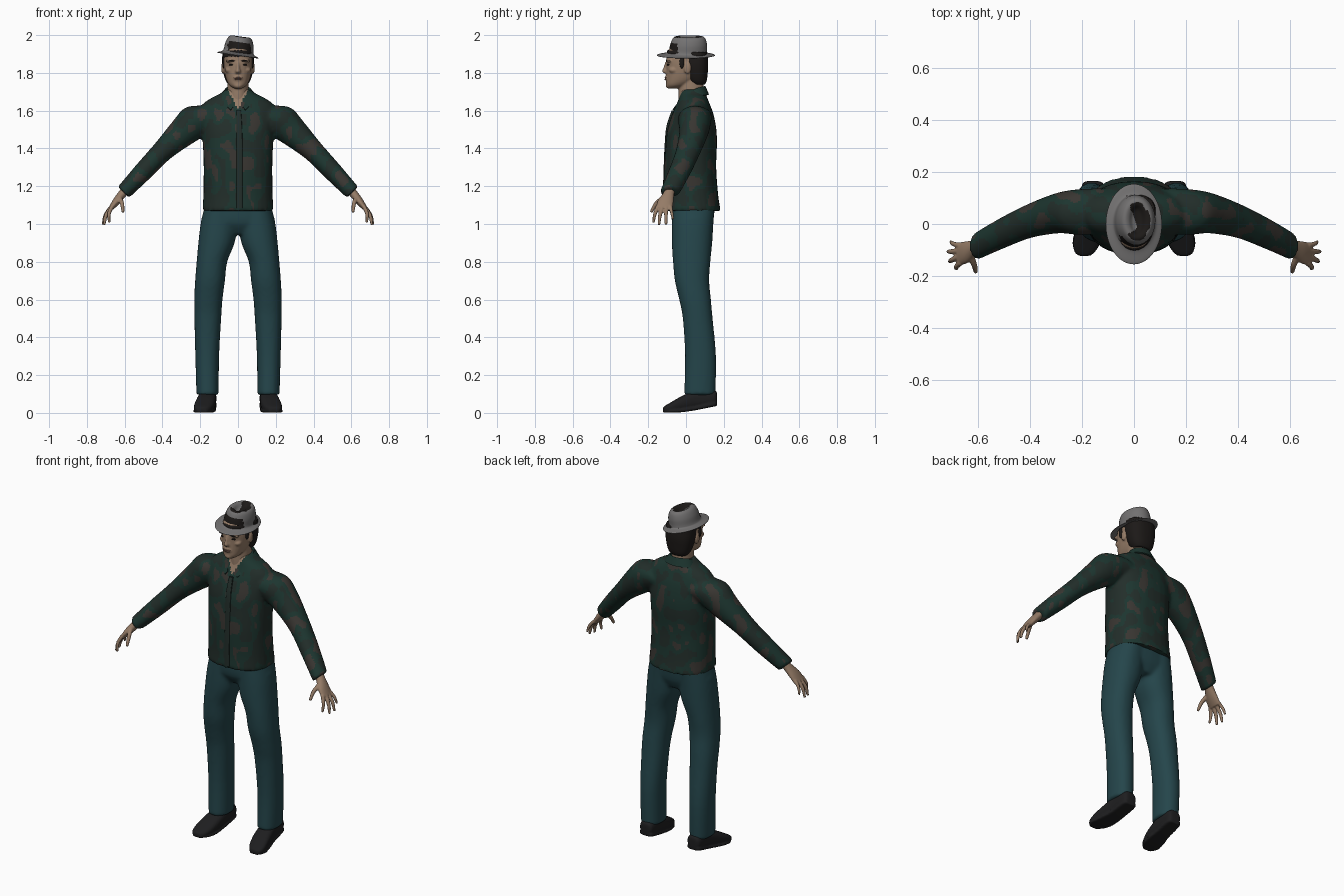
import bpy, bmesh, math
from mathutils import Vector, Matrix, noise

X, Y, Z = Vector((1, 0, 0)), Vector((0, 1, 0)), Vector((0, 0, 1))


def mat(name, rgb):
    m = bpy.data.materials.new(name)
    m.diffuse_color = (*rgb, 1)
    return m


SKIN = mat("skin", (.30, .20, .135))
HAIR = mat("hair", (.012, .010, .009))
LIP = mat("lips", (.20, .11, .085))
GREEN = mat("shirt_green", (.012, .036, .029))
DARK = mat("shirt_dark", (.016, .027, .023))
BROWN = mat("shirt_brown", (.040, .036, .031))
DENIM = mat("denim", (.018, .060, .070))
LEATHER = mat("leather", (.013, .013, .014))
FELT = mat("felt", (.17, .165, .165))


def spline(keys, steps):
    """Catmull-Rom through tuples of equal length."""
    out = []
    for i in range(len(keys) - 1):
        p = [keys[max(0, min(len(keys) - 1, i + k))] for k in (-1, 0, 1, 2)]
        for s in range(steps):
            t = s / steps
            out.append([.5 * (2 * b + (c - a) * t + (2 * a - 5 * b + 4 * c - d) * t * t
                              + (3 * b - a - 3 * c + d) * t ** 3) for a, b, c, d in zip(*p)])
    return out + [list(keys[-1])]


def loft(bm, keys, u=X, v=Y, p=2.0, n=28, side=1, steps=4):
    """Skin rounded sections (x, y, z, radius_u, radius_v); side=-1 mirrors in x."""
    rings = []
    for x, y, z, ru, rv in spline(keys, steps):
        ring = []
        for k in range(n):
            a = math.tau * k / n
            c, s = math.cos(a), math.sin(a)
            q = Vector((x, y, z)) + u * ru * math.copysign(abs(c) ** (2 / p), c) \
                + v * rv * math.copysign(abs(s) ** (2 / p), s)
            ring.append(bm.verts.new((q.x * side, q.y, q.z)))
        rings.append(ring)
    for r0, r1 in zip(rings, rings[1:]):
        for k in range(n):
            bm.faces.new((r0[k], r0[(k + 1) % n], r1[(k + 1) % n], r1[k]))
    bm.faces.new(rings[0])
    bm.faces.new(rings[-1])


def ball(bm, pos, size, side=1):
    m = Matrix.Translation((pos[0] * side, pos[1], pos[2])) @ Matrix.Diagonal((*size, 1))
    bmesh.ops.create_uvsphere(bm, u_segments=20, v_segments=12, radius=1, matrix=m)


def finish(bm, name, mats, voxel=0, smooth=0, paint=None, solid=0):
    """Make the object; voxel fuses overlapping volumes; paint picks a material per face."""
    bmesh.ops.recalc_face_normals(bm, faces=bm.faces)
    me = bpy.data.meshes.new(name)
    bm.to_mesh(me)
    bm.free()
    ob = bpy.data.objects.new(name, me)
    bpy.context.collection.objects.link(ob)
    if solid:
        ob.modifiers.new("solid", "SOLIDIFY").thickness = solid
    if voxel:
        r = ob.modifiers.new("fuse", "REMESH")
        r.mode, r.voxel_size = "VOXEL", voxel
    if smooth:
        s = ob.modifiers.new("relax", "SMOOTH")
        s.iterations, s.factor = smooth, .5
    bpy.ops.object.select_all(action="DESELECT")
    ob.select_set(True)
    bpy.context.view_layer.objects.active = ob
    bpy.ops.object.convert(target="MESH")
    for m in mats:
        ob.data.materials.append(m)
    if paint:
        for f in ob.data.polygons:
            f.material_index = paint(f.center)
    bpy.ops.object.shade_smooth_by_angle(angle=math.radians(50))
    return ob


# shirt: torso and both sleeves fused, painted with mottled cloth and an open neck
def shirt_paint(c):
    if c.y < .02 and c.z > 1.61 and abs(c.x) < (c.z - 1.605) * .5:
        return 3
    v = noise.noise(Vector((c.x * 16, c.y * 16, c.z * 11)))
    return 2 if v > .27 else 1 if v < -.1 else 0


bm = bmesh.new()
loft(bm, [(0, .032, 1.07, .188, .152), (0, .028, 1.15, .184, .143), (0, .022, 1.30, .182, .138),
          (0, .028, 1.42, .186, .136), (0, .031, 1.50, .190, .130), (0, .036, 1.58, .195, .110),
          (0, .038, 1.63, .190, .090), (0, .038, 1.665, .145, .076), (0, .036, 1.69, .095, .068),
          (0, .036, 1.712, .068, .062)], p=2.3)
arm_u = Vector((.71, 0, .71))
for s in (1, -1):
    loft(bm, [(.12, .05, 1.57, .080, .088), (.21, .046, 1.55, .095, .088), (.29, .042, 1.487, .079, .078),
              (.40, .012, 1.385, .057, .066), (.50, -.032, 1.28, .051, .060),
              (.585, -.075, 1.19, .044, .054), (.607, -.088, 1.168, .042, .053)], arm_u, side=s)
finish(bm, "shirt", [GREEN, DARK, BROWN, SKIN], .01, 5, shirt_paint)

# collar folded around the neck, open at the front
bm = bmesh.new()
rows = []
for i in range(33):
    t = i / 16 - 1
    a, f = t * 2.75, abs(t) ** 3
    sx, cy = math.sin(a), math.cos(a)
    rows.append([bm.verts.new(q) for q in (
        (.060 * sx, .037 + (.058 + .040 * f) * cy, 1.700 - .09 * f),
        (.069 * sx, .037 + (.066 + .040 * f) * cy, 1.730 - .11 * f),
        (.102 * sx, .037 + (.085 + .032 * f) * cy, 1.685 - .08 * f))])
for a, b in zip(rows, rows[1:]):
    for k in (0, 1):
        bm.faces.new((a[k], b[k], b[k + 1], a[k + 1]))
finish(bm, "collar", [GREEN], solid=.008)

# button placket down the shirt front
bm = bmesh.new()
loft(bm, [(.008, -.114, 1.085, .016, .009), (.008, -.111, 1.25, .016, .009), (.008, -.104, 1.42, .016, .009),
          (.006, -.094, 1.52, .015, .009), (.004, -.068, 1.60, .012, .008)], p=4)
finish(bm, "placket", [DARK])

# trousers: hips and both legs fused
bm = bmesh.new()
loft(bm, [(0, .04, .945, .07, .075), (0, .035, 1.0, .190, .106), (0, .036, 1.06, .183, .114),
          (0, .04, 1.12, .172, .115)], p=2.3)
for s in (1, -1):
    loft(bm, [(.161, .073, .095, .059, .083), (.163, .077, .30, .063, .082), (.160, .062, .50, .071, .079),
              (.157, .048, .60, .075, .084), (.148, .032, .70, .079, .091), (.138, .030, .80, .081, .099),
              (.114, .032, .90, .096, .107), (.101, .035, 1.0, .097, .110), (.09, .04, 1.10, .085, .112)],
         p=2.2, side=s)
finish(bm, "trousers", [DENIM], .01, 5)

for s, word in ((1, "left"), (-1, "right")):
    # shoe, toe turned slightly out, with sole
    bm = bmesh.new()
    loft(bm, [(.158, .165, .078, .022, .026), (.158, .148, .080, .042, .040), (.162, .06, .072, .047, .050),
              (.172, -.02, .050, .053, .040), (.184, -.08, .030, .050, .026), (.190, -.112, .021, .036, .016),
              (.191, -.123, .018, .016, .010)], X, Z, 2.6, side=s)
    loft(bm, [(.158, .164, .048, .028, .011), (.158, .145, .046, .044, .013), (.163, .05, .024, .048, .010),
              (.174, -.03, .012, .056, .009), (.185, -.085, .009, .051, .008), (.190, -.122, .008, .024, .007)],
         X, Z, 4, side=s)
    finish(bm, "shoe_" + word, [LEATHER], .006, 2)

    # hand: palm plus five jointed fingers
    bm = bmesh.new()
    loft(bm, [(.592, -.083, 1.185, .028, .024), (.612, -.092, 1.160, .030, .023), (.642, -.108, 1.122, .042, .021),
              (.672, -.115, 1.083, .045, .014)], Y, Vector((.8, 0, .55)), side=s)
    for base, mid, tip, r in (
            ((.665, -.148, 1.095), (.683, -.164, 1.055), (.682, -.172, 1.013), .010),
            ((.672, -.126, 1.088), (.699, -.138, 1.045), (.708, -.143, 1.000), .0105),
            ((.672, -.104, 1.088), (.703, -.106, 1.045), (.714, -.106, 1.002), .010),
            ((.668, -.083, 1.095), (.695, -.076, 1.062), (.704, -.069, 1.030), .009),
            ((.628, -.120, 1.140), (.614, -.158, 1.108), (.609, -.182, 1.068), .0115)):
        d = (Vector(tip) - Vector(base)).normalized()
        u = d.cross(Vector((1, .2, 0))).normalized()
        loft(bm, [(*base, r * 1.15, r * 1.15), (*mid, r, r), (*tip, r * .75, r * .75)], u, d.cross(u), n=12, side=s)
        ball(bm, tip, [r * .75] * 3, s)
    finish(bm, "hand_" + word, [SKIN], .0045, 3)

# head: skull, neck, nose, brow, chin, cheeks and ears fused
bm = bmesh.new()
loft(bm, [(0, -.068, 1.717, .020, .025), (0, -.048, 1.735, .046, .056), (0, -.018, 1.77, .064, .087),
          (0, -.002, 1.82, .075, .103), (0, .003, 1.87, .078, .108), (0, .005, 1.92, .070, .100),
          (0, .005, 1.95, .045, .065)], p=2.2)
loft(bm, [(0, .030, 1.63, .062, .070), (0, .028, 1.69, .057, .068), (0, .028, 1.74, .055, .065),
          (0, .03, 1.80, .055, .06)])
loft(bm, [(0, -.102, 1.856, .007, .008), (0, -.106, 1.825, .010, .015), (0, -.107, 1.808, .015, .020),
          (0, -.102, 1.797, .012, .013)], n=16)
ball(bm, (0, -.090, 1.733), (.024, .018, .016))
ball(bm, (0, -.096, 1.772), (.028, .016, .018))
for s in (1, -1):
    ball(bm, (.035, -.088, 1.863), (.032, .016, .009), s)
    ball(bm, (.045, -.065, 1.815), (.024, .026, .018), s)
    ball(bm, (.080, .008, 1.825), (.009, .019, .031), s)
finish(bm, "head", [SKIN], .005, 3)

# eyes, brows and mouth
bm = bmesh.new()
for s in (1, -1):
    ball(bm, (.034, -.093, 1.843), (.014, .008, .0055), s)
    ball(bm, (.034, -.100, 1.864), (.021, .007, .0035), s)
finish(bm, "eyes_and_brows", [HAIR])
bm = bmesh.new()
ball(bm, (0, -.107, 1.774), (.024, .007, .0035))
ball(bm, (0, -.107, 1.766), (.019, .007, .0045))
finish(bm, "mouth", [LIP])

# hair: back and sides, plus the fringe under the hat
bm = bmesh.new()
loft(bm, [(0, .066, 1.738, .050, .034), (0, .060, 1.76, .066, .050), (0, .055, 1.80, .078, .060),
          (0, .050, 1.85, .085, .068), (0, .047, 1.91, .082, .066)], p=2.4)
loft(bm, [(0, .004, 1.882, .083, .110), (0, .004, 1.92, .076, .104)])
for s in (1, -1):
    ball(bm, (.075, -.022, 1.855), (.009, .014, .035), s)
finish(bm, "hair", [HAIR], .005, 3)


# hat: brim and creased crown in one profile, tilted, with worn dark patches
def hat_paint(c):
    v = noise.noise(Vector((c.x * 17 + 3, c.y * 17, c.z * 17)))
    band = c.y < -.045 and abs(c.x) < .07 and .015 < c.z < .065 and v > -.3
    crease = c.z > .06 and math.hypot(c.x / .05, (c.y - .01) / .075) < 1 and v > -.05
    return 1 if band or crease else 0


bm = bmesh.new()
loft(bm, [(0, .005, -.002, .074, .10), (0, 0, -.006, .105, .148), (0, 0, -.001, .107, .150),
          (0, .005, .008, .086, .112), (0, .010, .020, .079, .102), (0, .014, .055, .075, .097),
          (0, .016, .084, .064, .087), (0, .016, .096, .050, .073), (0, .016, .093, .034, .058),
          (0, .014, .079, .018, .040), (0, .014, .075, .004, .010)], n=64, steps=6)
hat = finish(bm, "hat", [FELT, HAIR], paint=hat_paint)
hat.location.z = 1.897
hat.rotation_euler = (0, .14, 0)
